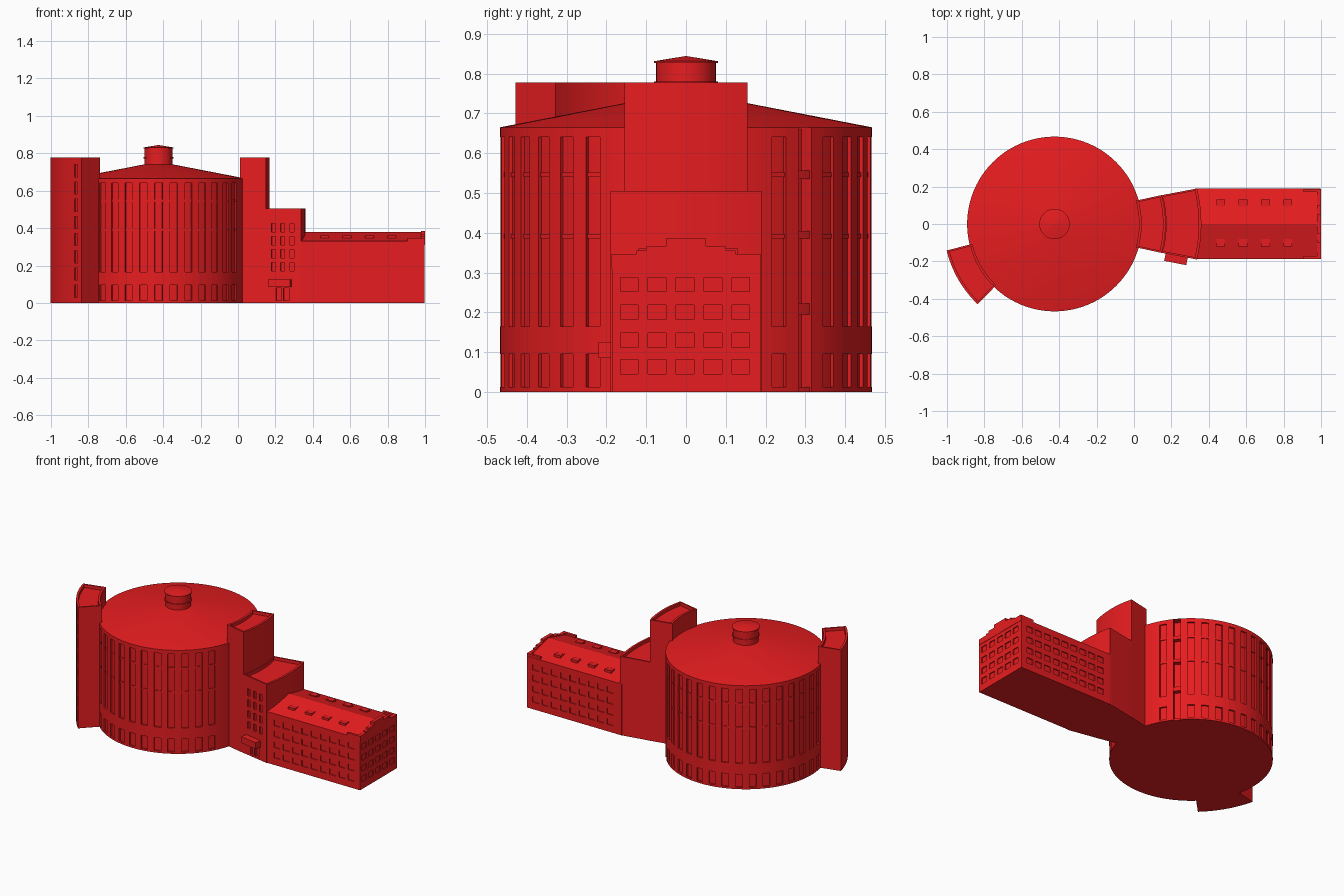
import bpy, bmesh, math
from mathutils import Matrix, Vector

if "Cube" in bpy.data.objects:
    bpy.data.objects.remove(bpy.data.objects["Cube"])

CX, R = -0.425, 0.467          # drum centre and radius
RED = bpy.data.materials.new("red")
RED.diffuse_color = (0.8, 0.012, 0.014, 1)
RED.use_nodes = True
RED.node_tree.nodes["Principled BSDF"].inputs["Base Color"].default_value = RED.diffuse_color


def finish(name, bm, smooth=True):
    bmesh.ops.recalc_face_normals(bm, faces=bm.faces[:])
    me = bpy.data.meshes.new(name)
    bm.to_mesh(me)
    bm.free()
    ob = bpy.data.objects.new(name, me)
    bpy.context.collection.objects.link(ob)
    me.materials.append(RED)
    bpy.ops.object.select_all(action='DESELECT')
    ob.select_set(True)
    bpy.context.view_layer.objects.active = ob
    if smooth:
        bpy.ops.object.shade_smooth_by_angle(angle=math.radians(25))
    return ob


def prism(bm, pts, vec):
    """Extrude a closed polygon along vec; returns the far cap."""
    n = len(pts)
    a = [bm.verts.new(p) for p in pts]
    b = [bm.verts.new(Vector(p) + Vector(vec)) for p in pts]
    for i in range(n):
        j = (i + 1) % n
        bm.faces.new((a[i], a[j], b[j], b[i]))
    bm.faces.new(a[::-1])
    return bm.faces.new(b)


def sector(bm, r0, r1, a0, a1, z0, z1, taper=0):
    """Curved block around the drum centre; taper widens the inner end (degrees)."""
    def arc(r, s, e):
        n = max(1, math.ceil(abs(e - s) / 2.5))
        for i in range(n + 1):
            t = math.radians(s + (e - s) * i / n)
            yield (CX + r * math.cos(t), r * math.sin(t), z0)
    pts = list(arc(r1, a0, a1)) + list(arc(r0, a1 + taper, a0 - taper))
    return prism(bm, pts, (0, 0, z1 - z0))


def box(bm, x0, x1, y0, y1, z0, z1, mat=Matrix()):
    m = Matrix.Translation(((x0 + x1) / 2, (y0 + y1) / 2, (z0 + z1) / 2)) @ \
        Matrix.Diagonal((x1 - x0, y1 - y0, z1 - z0, 1))
    bmesh.ops.create_cube(bm, size=1, matrix=mat @ m)


def cone(bm, r0, r1, z0, z1, seg=144):
    bmesh.ops.create_cone(bm, cap_ends=True, segments=seg, radius1=r0, radius2=r1,
                          depth=z1 - z0, matrix=Matrix.Translation((CX, 0, (z0 + z1) / 2)))


def cut(ob, bm):
    cutter = finish("window_cutter", bm, False)
    cutter.hide_render = True
    bpy.context.view_layer.objects.active = ob
    mod = ob.modifiers.new("windows", 'BOOLEAN')
    mod.operation, mod.solver, mod.object = 'DIFFERENCE', 'EXACT', cutter
    bpy.ops.object.modifier_apply(modifier=mod.name)
    bpy.data.objects.remove(cutter)


# Drum core, with one deep stair slot at 40 degrees
bm = bmesh.new()
cone(bm, 0.43, 0.43, 0, 0.66)
sector(bm, 0.43, 0.457, 42.5, 397.5, 0, 0.665)
finish("drum_core", bm)

# Drum outer skin: piers, with bands crossing each window strip
strips = list(range(30, 191, 10)) + list(range(230, 331, 10))
bm = bmesh.new()
for c, nxt in zip(strips, strips[1:] + [390]):
    sector(bm, 0.45, R, c + 2.5, nxt - 2.5, 0, 0.665)
    if c == 40:
        for z0, z1 in ((0, 0.012), (0.195, 0.222), (0.385, 0.405), (0.535, 0.557)):
            sector(bm, 0.43, R - 0.008, 37.5, 42.5, z0, z1)
    else:
        for z0, z1 in ((0, 0.012), (0.095, 0.165), (0.64, 0.665)):
            sector(bm, 0.45, R, c - 2.5, c + 2.5, z0, z1)
        for z in (0.385, 0.54):
            sector(bm, 0.45, R - 0.006, c - 2.5, c + 2.5, z, z + 0.012)
finish("drum_piers", bm)

# Conical roof and lantern
bm = bmesh.new()
cone(bm, R, 0.07, 0.665, 0.742)
finish("drum_roof", bm)
bm = bmesh.new()
cone(bm, 0.075, 0.075, 0.73, 0.83, 64)
cone(bm, 0.08, 0.08, 0.773, 0.78, 64)
cone(bm, 0.081, 0.081, 0.826, 0.831, 64)
cone(bm, 0.081, 0.001, 0.831, 0.844, 64)
finish("lantern", bm)


# Curved towers with parapets
def tower(name, r0, r1, c, half, taper, top):
    bm = bmesh.new()
    face = sector(bm, r0, r1, c - half, c + half, 0, top, taper)
    bmesh.ops.recalc_face_normals(bm, faces=bm.faces[:])
    bmesh.ops.inset_region(bm, faces=[face], thickness=0.014)
    r = bmesh.ops.extrude_discrete_faces(bm, faces=[face])
    bmesh.ops.translate(bm, verts=r['faces'][0].verts[:], vec=(0, 0, -0.02))
    return finish(name, bm)


left = tower("left_tower", 0.452, 0.594, 210, 16.2, 0.2, 0.777)
right = tower("right_tower", 0.452, 0.594, 0, 15.1, 0.9, 0.777)
mid = tower("stair_block", 0.585, 0.785, 0, 14.0, 1.1, 0.505)

# Tower window slots
bm = bmesh.new()
for i in range(8):
    sector(bm, 0.587, 0.61, 221, 223, 0.03 + i * 0.092, 0.095 + i * 0.092)
cut(left, bm)
side = Matrix.Translation((0.15, -0.151, 0)) @ Matrix.Rotation(math.radians(-11), 4, 'Z')
bm = bmesh.new()
for z in (0.17, 0.24, 0.31, 0.38):
    for x in (0.03, 0.08, 0.13):
        box(bm, x, x + 0.022, -0.02, 0.008, z, z + 0.045, side)
for x in (0.055, 0.095):
    box(bm, x, x + 0.03, -0.02, 0.012, 0.012, 0.08, side)
cut(mid, bm)

# Entrance canopy
bm = bmesh.new()
box(bm, 0.02, 0.14, -0.043, 0.01, 0.085, 0.126, side)
finish("entrance_canopy", bm, False)

# Gabled wing with window rows
bm = bmesh.new()
prism(bm, [(0.325, -0.186, 0), (0.325, 0.189, 0), (0.325, 0.189, 0.33),
           (0.325, 0, 0.38), (0.325, -0.186, 0.33)], (0.673, 0, 0))
wing = finish("wing", bm, False)
bm = bmesh.new()
for z in (0.045, 0.112, 0.182, 0.252):
    for i in range(9):
        x = 0.385 + i * 0.066
        box(bm, x, x + 0.045, -0.21, -0.18, z, z + 0.036)
        box(bm, x, x + 0.045, 0.183, 0.21, z, z + 0.036)
    for i in range(5):
        y = -0.165 + i * 0.07
        box(bm, 0.992, 1.02, y, y + 0.045, z, z + 0.036)
cut(wing, bm)

# Stepped end parapet with corner returns
bm = bmesh.new()
half = [(0.187, 0.31), (0.187, 0.347), (0.125, 0.347), (0.125, 0.355),
        (0.1, 0.355), (0.1, 0.366), (0.05, 0.366), (0.05, 0.385)]
prof = half + [(-y, z) for y, z in half[::-1]]
prism(bm, [(0.978, y, z) for y, z in prof], (0.022, 0, 0))
for s in (-1, 1):
    y = sorted((s * 0.172, s * 0.1875))
    box(bm, 0.905, 0.99, *y, 0.315, 0.3465)
finish("stepped_parapet", bm, False)

# Skylights on both roof slopes
bm = bmesh.new()
for x in (0.463, 0.583, 0.703, 0.823):
    for y in (-0.1, 0.112):
        box(bm, x - 0.023, x + 0.023, y - 0.019, y + 0.019, 0.325, 0.361)
finish("skylights", bm, False)
